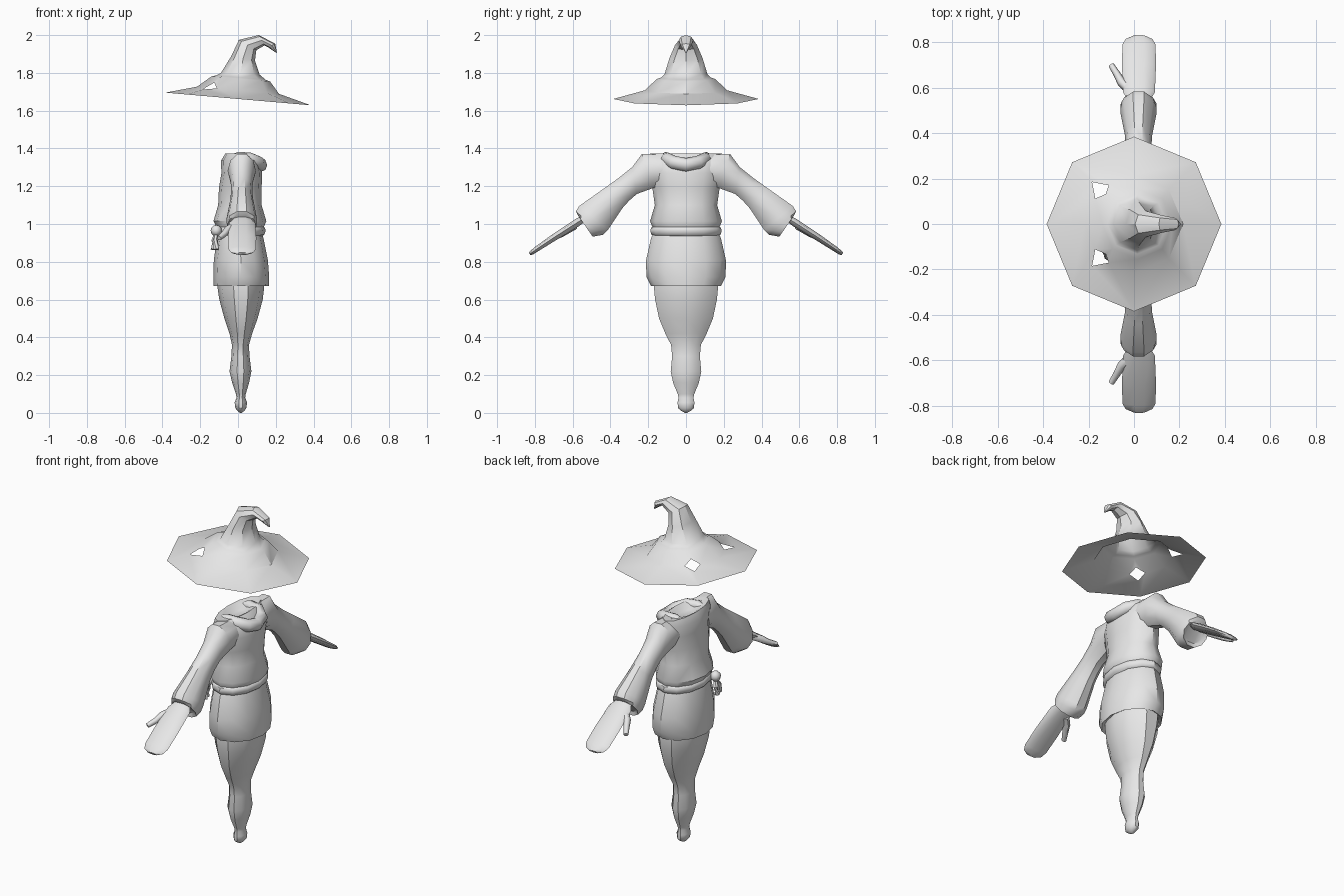
import bpy, bmesh, math
from mathutils import Vector

if "Cube" in bpy.data.objects:
    bpy.data.objects.remove(bpy.data.objects["Cube"])

cloth = bpy.data.materials.new("plain_grey")
cloth.diffuse_color = (0.8, 0.8, 0.8, 1)
cloth.use_nodes = True
cloth.node_tree.nodes["Principled BSDF"].inputs["Base Color"].default_value = cloth.diffuse_color


def finish(bm, name, mirror=False, angle=40):
    """Turn a bmesh into a smooth shaded object, optionally mirrored across y."""
    bmesh.ops.recalc_face_normals(bm, faces=bm.faces[:])
    me = bpy.data.meshes.new(name)
    bm.to_mesh(me)
    bm.free()
    ob = bpy.data.objects.new(name, me)
    bpy.context.collection.objects.link(ob)
    me.materials.append(cloth)
    if mirror:
        m = ob.modifiers.new("mirror", 'MIRROR')
        m.use_axis = (False, True, False)
        m.use_mirror_merge = False
    bpy.ops.object.select_all(action='DESELECT')
    ob.select_set(True)
    bpy.context.view_layer.objects.active = ob
    bpy.ops.object.shade_smooth_by_angle(angle=math.radians(angle))
    return ob


def loft(rings, sides, start=True, end=True):
    """Skin elliptical rings, each (centre, half axis u, half axis v)."""
    bm = bmesh.new()
    loops = []
    for c, u, v in rings:
        c, u, v = Vector(c), Vector(u), Vector(v)
        loops.append([bm.verts.new(c + u * math.cos(a) + v * math.sin(a))
                      for a in (2 * math.pi * i / sides for i in range(sides))])
    for a, b in zip(loops, loops[1:]):
        for i in range(sides):
            j = (i + 1) % sides
            bm.faces.new((a[i], a[j], b[j], b[i]))
    if start:
        bm.faces.new(loops[0])
    if end:
        bm.faces.new(loops[-1])
    return bm, loops


def level(z, cx, rx, ry):
    return ((cx, 0, z), (rx, 0, 0), (0, ry, 0))


def tube(path, radii, sides=8):
    """Rings that follow a path of points."""
    pts = [Vector(p) for p in path]
    rings = []
    for i, p in enumerate(pts):
        t = (pts[min(i + 1, len(pts) - 1)] - pts[max(i - 1, 0)]).normalized()
        u = t.cross(Vector((0, 0, 1)))
        if u.length < 0.01:
            u = Vector((1, 0, 0))
        u.normalize()
        rings.append((p, u * radii[i], t.cross(u) * radii[i]))
    return loft(rings, sides)[0]


# Hat: tilted octagonal brim and band, then a cone bending to the back
rings = []
for r, z in ((0.385, 1.662), (0.217, 1.708), (0.155, 1.768), (0.132, 1.775)):
    cx = 0.0 if r > 0.2 else 0.015
    rings.append(((cx, 0, z), (r, 0, -0.087 * r), (0, r, 0)))
cone = [(-.09, 1.80, .115, 1.79, .113), (-.035, 1.89, .09, 1.865, .088),
        (0.005, 1.975, .097, 1.92, .058), (.11, 2.0, .14, 1.945, .038),
        (.197, 1.955, .16, 1.935, .028), (.206, 1.908, .203, 1.906, .003)]
for x0, z0, x1, z1, w in cone:
    rings.append((((x0 + x1) / 2, 0, (z0 + z1) / 2),
                  ((x1 - x0) / 2, 0, (z1 - z0) / 2), (0, w, 0)))
hat, loops = loft(rings, 8, start=False)
# Diamond ear holes at the two front corners of the band
corners = [loops[1][3], loops[1][5]]
spots = [v.co.copy() for v in corners]
bmesh.ops.bevel(hat, geom=corners, offset=0.045, segments=1, affect='VERTICES')
holes = [f for f in hat.faces if len(f.verts) == 4
         and any((f.calc_center_median() - s).length < 0.02 for s in spots)]
bmesh.ops.delete(hat, geom=holes, context='FACES')
finish(hat, "hat", angle=35)

# Tunic top with a shallow bowl at the neck
finish(loft([level(*p) for p in (
    (0.96, .012, .115, .17), (0.985, .012, .125, .178), (1.015, .01, .14, .19),
    (1.10, .01, .115, .165), (1.19, .012, .113, .178), (1.27, .02, .108, .195),
    (1.335, .01, .10, .20), (1.372, 0, .068, .19), (1.365, 0, .055, .11),
    (1.345, 0, .03, .05))], 12)[0], "tunic_top")

# Belt
finish(loft([level(*p) for p in (
    (0.935, .013, .115, .17), (0.945, .013, .127, .184), (0.965, .013, .134, .189),
    (0.98, .013, .129, .185), (0.99, .013, .115, .17))], 12)[0], "belt")

# Skirt with a turned-in hem
finish(loft([level(*p) for p in (
    (0.95, .012, .115, .175), (0.92, .012, .124, .186), (0.81, .015, .143, .211),
    (0.72, .017, .148, .21), (0.672, .017, .147, .185), (0.69, .017, .12, .16))],
    12)[0], "skirt")

# Joined legs tapering to a small ball foot
finish(loft([level(*p) for p in (
    (0.72, .015, .125, .175), (0.66, .015, .123, .178), (0.60, .016, .115, .172),
    (0.50, .016, .088, .15), (0.42, .015, .06, .115), (0.36, .013, .045, .083),
    (0.30, .013, .048, .077), (0.22, .013, .058, .085), (0.16, .014, .045, .072),
    (0.10, .015, .026, .046), (0.08, .015, .023, .042), (0.055, .015, .033, .047),
    (0.025, .015, .029, .044), (0.01, .015, .018, .025), (0.0, .015, .004, .006))],
    10)[0], "legs")

# Hood rolled down around the back of the neck
hood = [(-.06, .10, 1.345), (0, .105, 1.352), (.06, .10, 1.345), (.105, .065, 1.325),
        (.118, 0, 1.312)]
hood += [(x, -y, z) for x, y, z in hood[-2::-1]]
finish(tube(hood, [.012, .03, .034, .037, .037, .037, .034, .03, .012]), "hood_roll", angle=60)

# Sleeves: each ring runs from an upper to a lower (y, z) point
sleeve = [(.12, 1.372, .12, 1.20, .075), (.235, 1.375, .175, 1.185, .075),
          (.285, 1.305, .26, 1.155, .06), (.36, 1.245, .30, 1.12, .056),
          (.445, 1.185, .335, 1.08, .06), (.57, 1.098, .41, .965, .08),
          (.587, 1.07, .435, .94, .08), (.575, 1.05, .492, .93, .078),
          (.55, 1.025, .492, .955, .06)]
finish(loft([((.02, (a + c) / 2, (b + d) / 2), (w, 0, 0),
              (0, (a - c) / 2, (b - d) / 2)) for a, b, c, d, w in sleeve], 10)[0],
       "sleeve", mirror=True)

# Flat mitten hands
hand = [(.54, 1.03, .045, .018), (.58, 1.005, .07, .022), (.70, .928, .075, .019),
        (.79, .868, .073, .015), (.815, .85, .06, .013), (.828, .842, .03, .009)]
finish(loft([((.022, y, z), (w, 0, 0), (0, .56 * t, .83 * t))
             for y, z, w, t in hand], 10)[0], "hand", mirror=True, angle=60)

# Thumbs
finish(tube([(-.02, .59, .99), (-.055, .625, .97), (-.075, .66, .945), (-.1, .70, .925)],
            [.02, .02, .016, .013], 6), "thumb", mirror=True, angle=60)

# Belt knot with two hanging ends
knot = bmesh.new()
bmesh.ops.create_uvsphere(knot, u_segments=8, v_segments=6, radius=0.03)
bmesh.ops.translate(knot, verts=knot.verts[:], vec=(-.115, -.11, .965))
finish(knot, "belt_knot", angle=60)
for name, dx, dy in (("tie_end_left", -.015, .02), ("tie_end_right", .0, -.02)):
    finish(tube([(-.115, -.11, .95), (-.12 + dx / 2, -.115 + dy, .91),
                 (-.115 + dx, -.125 + dy, .865)], [.01, .014, .016], 6), name)
